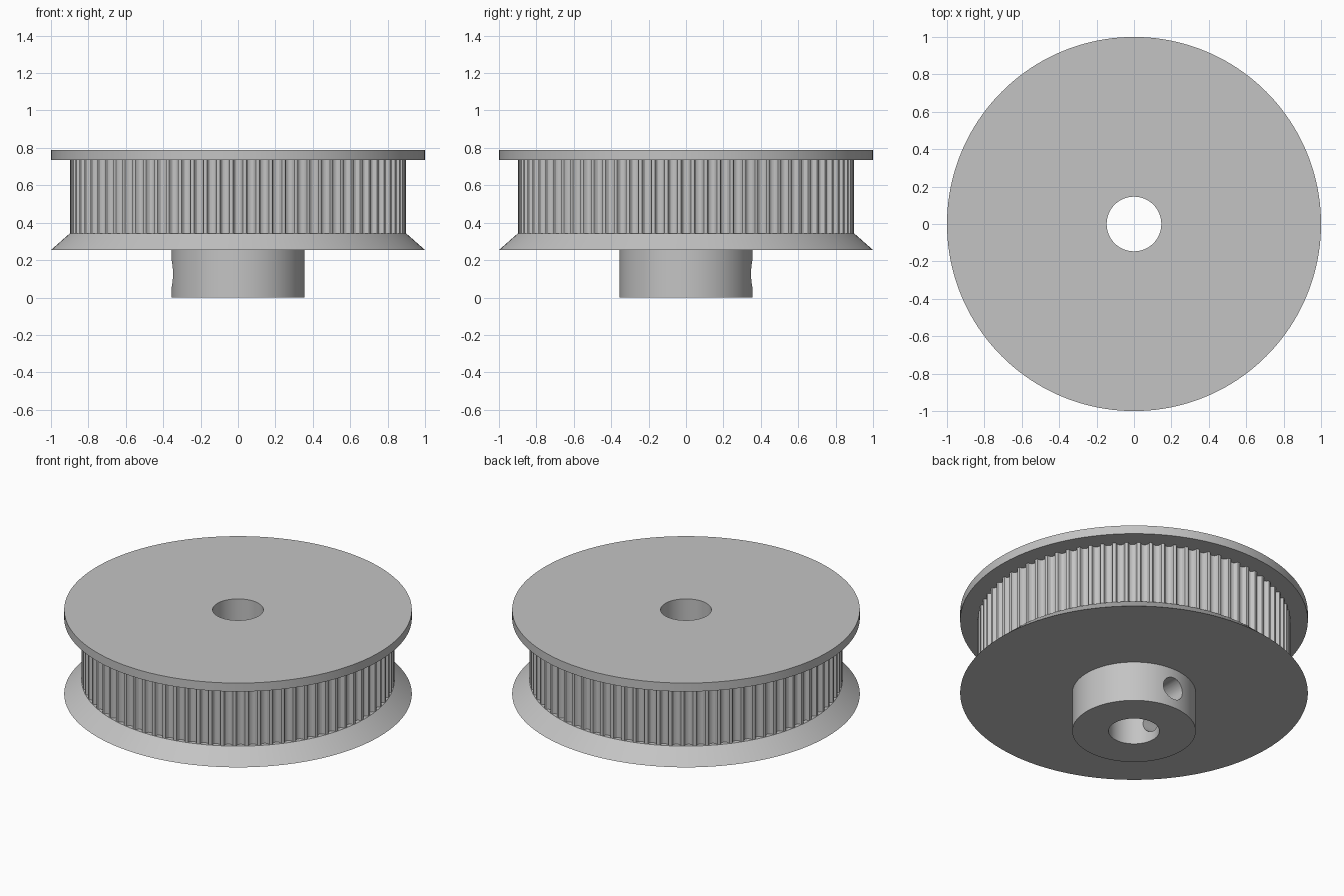
import bpy, bmesh, math

cube = bpy.data.objects.get("Cube")
if cube:
    bpy.data.objects.remove(cube, do_unlink=True)

BORE, HUB, BARREL, RIM = 0.146, 0.355, 0.9, 1.0
Z_HUB, Z_CONE, Z_TEETH, Z_TOP = 0.254, 0.342, 0.735, 0.789
TEETH, SEGMENTS = 80, 160

grey = bpy.data.materials.new("plain grey")
grey.use_nodes = True
colour = (0.55, 0.55, 0.55, 1)
grey.diffuse_color = colour
grey.node_tree.nodes["Principled BSDF"].inputs["Base Color"].default_value = colour


def circle(radius, count=SEGMENTS):
    return [(radius * math.cos(2 * math.pi * i / count),
             radius * math.sin(2 * math.pi * i / count)) for i in range(count)]


def toothed_outline():
    """Barrel outline with a rounded belt groove cut for every tooth."""
    half = [(0.030, 0), (0.026, 0.0015), (0.0235, 0.0085),
            (0.0205, 0.0155), (0.0147, 0.0226), (0.005, 0.0266)]
    groove = [(-w, d) for w, d in half] + [(w, d) for w, d in reversed(half)]
    points = []
    for i in range(TEETH):
        mid = 2 * math.pi * i / TEETH
        for w, d in groove:
            a, r = mid + w / BARREL, BARREL - d
            points.append((r * math.cos(a), r * math.sin(a)))
    return points


def finish(obj):
    bpy.ops.object.select_all(action='DESELECT')
    obj.select_set(True)
    bpy.context.view_layer.objects.active = obj
    bpy.ops.object.shade_smooth_by_angle(angle=math.radians(25))


def ring(name, low, high, z0, z1):
    """Bored solid between two outer outlines of equal point count."""
    bm = bmesh.new()
    bore = circle(BORE, len(low))
    loops = [[bm.verts.new((x, y, z)) for x, y in pts]
             for pts, z in ((bore, z0), (low, z0), (high, z1), (bore, z1))]
    n = len(low)
    for k in range(4):
        a, b = loops[k], loops[(k + 1) % 4]
        for i in range(n):
            j = (i + 1) % n
            bm.faces.new((a[i], a[j], b[j], b[i]))
    bmesh.ops.recalc_face_normals(bm, faces=bm.faces)
    mesh = bpy.data.meshes.new(name)
    bm.to_mesh(mesh)
    bm.free()
    mesh.materials.append(grey)
    obj = bpy.data.objects.new(name, mesh)
    bpy.context.collection.objects.link(obj)
    return obj


# Hub with two set screw holes, at the right side and the back
hub = ring("hub", circle(HUB), circle(HUB), 0, Z_HUB)
for name, centre, turn in (("side", (-0.3, 0, 0.127), (0, math.pi / 2, 0)),
                           ("back", (0, 0.3, 0.127), (math.pi / 2, 0, 0))):
    bpy.ops.mesh.primitive_cylinder_add(vertices=48, radius=0.071, depth=0.5,
                                        location=centre, rotation=turn)
    cutter = bpy.context.object
    cutter.name = name + "_screw_cutter"
    cutter.hide_render = True
    cutter.data.materials.append(grey)
    cut = hub.modifiers.new(name + " screw hole", 'BOOLEAN')
    cut.operation, cut.solver, cut.object = 'DIFFERENCE', 'EXACT', cutter
    bpy.context.view_layer.objects.active = hub
    bpy.ops.object.modifier_apply(modifier=cut.name)
    bpy.data.objects.remove(cutter, do_unlink=True)
finish(hub)

# Conical lower flange, toothed barrel and flat upper flange
finish(ring("lower_flange", circle(RIM), circle(BARREL), Z_HUB, Z_CONE))
finish(ring("toothed_barrel", toothed_outline(), toothed_outline(), Z_CONE, Z_TEETH))
finish(ring("upper_flange", circle(RIM), circle(RIM), Z_TEETH, Z_TOP))
